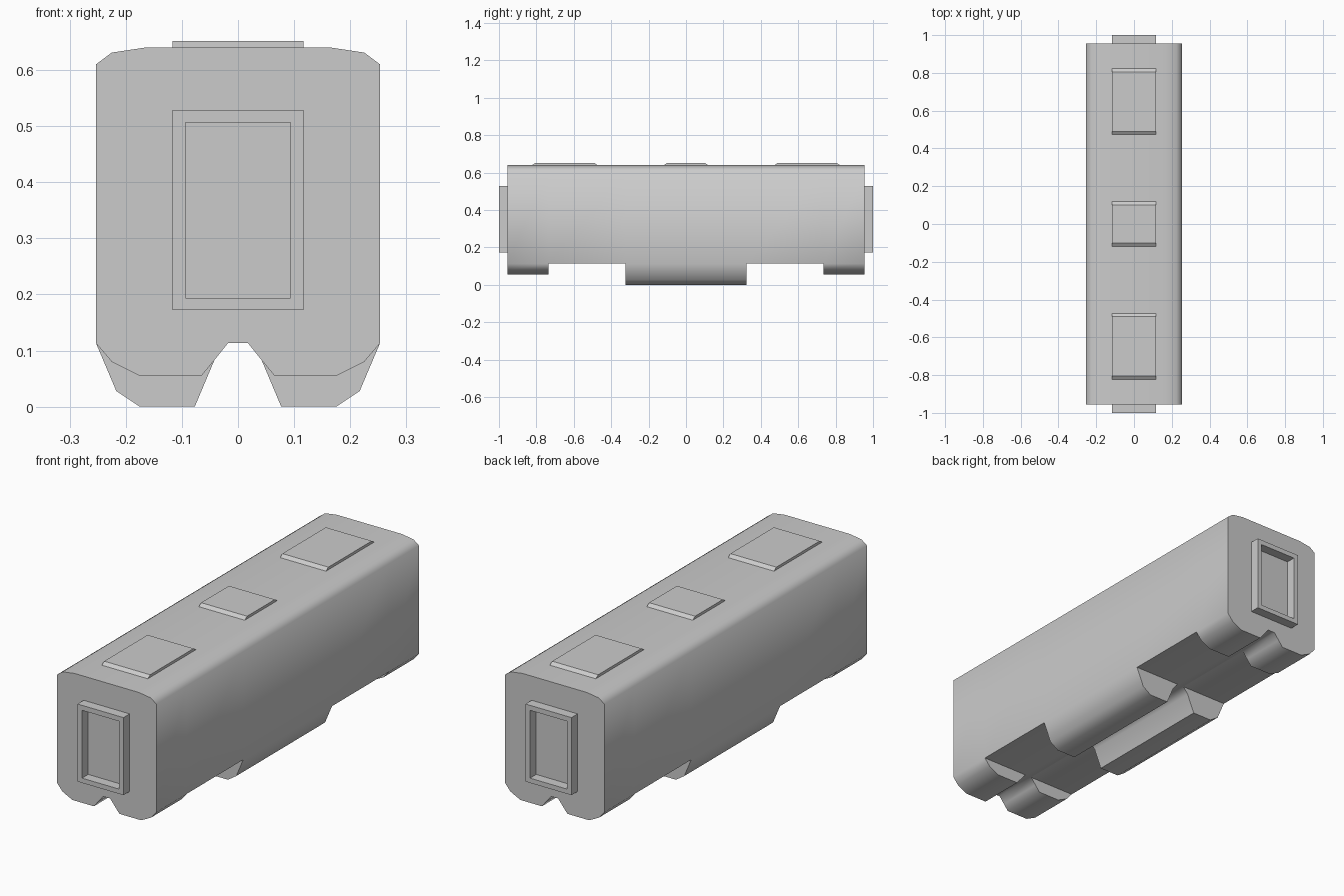
import bpy, bmesh

if "Cube" in bpy.data.objects:
    bpy.data.objects.remove(bpy.data.objects["Cube"])


def finish(bm, name, smooth=None):
    bmesh.ops.remove_doubles(bm, verts=bm.verts, dist=1e-5)
    bmesh.ops.recalc_face_normals(bm, faces=bm.faces)
    mesh = bpy.data.meshes.new(name)
    bm.to_mesh(mesh)
    bm.free()
    obj = bpy.data.objects.new(name, mesh)
    bpy.context.collection.objects.link(obj)
    if smooth:
        bpy.ops.object.select_all(action='DESELECT')
        obj.select_set(True)
        bpy.context.view_layer.objects.active = obj
        bpy.ops.object.shade_smooth_by_angle(angle=smooth)
    return obj


def face(bm, pts):
    return bm.faces.new([bm.verts.new(p) for p in pts])


def mirrored(half):
    return half + [(-x, z) for x, z in reversed(half)]


# Half cross-sections, from the channel centre outwards
roof = [(0.253, 0.61), (0.225, 0.631), (0.165, 0.64)]
end_skirt = [(0.018, 0.113), (0.042, 0.083), (0.065, 0.055),
             (0.175, 0.055), (0.225, 0.08), (0.253, 0.113)]
mid_skirt = [(0.018, 0.113), (0.042, 0.083), (0.077, 0.0),
             (0.175, 0.0), (0.217, 0.028), (0.253, 0.113)]
gap = [(0.018, 0.113), (0.253, 0.113)]

# Body: extruded hull with skirts at the middle and both ends
bm = bmesh.new()
cuts = [-0.955, -0.735, -0.323, 0.323, 0.735, 0.955]
for i, lower in enumerate([end_skirt, gap, mid_skirt, gap, end_skirt]):
    y0, y1 = cuts[i], cuts[i + 1]
    loop = mirrored(lower + roof)
    for (xa, za), (xb, zb) in zip(loop, loop[1:] + loop[:1]):
        face(bm, [(xa, y0, za), (xb, y0, zb), (xb, y1, zb), (xa, y1, za)])
    for y in (y0, y1):
        if abs(y) > 0.9:
            face(bm, [(x, y, z) for x, z in loop])
        elif lower is not gap:
            for s in (-1, 1):
                face(bm, [(s * x, y, z) for x, z in lower])
finish(bm, "body", 1.05)

# Raised door frames on both ends
for name, s in (("front_door_frame", -1), ("back_door_frame", 1)):
    bm = bmesh.new()
    ya, yb = s * 0.955, s * 1.0
    rects = [[(-w, a), (w, a), (w, b), (-w, b)]
             for w, a, b in ((0.117, 0.172, 0.529), (0.094, 0.194, 0.506))]
    outer, inner = rects
    for k in range(4):
        n = (k + 1) % 4
        ring = [(outer[k], ya), (outer[k], yb), (inner[k], yb), (inner[k], ya)]
        nxt = [(outer[n], ya), (outer[n], yb), (inner[n], yb), (inner[n], ya)]
        for j in range(4):
            quad = [ring[j], ring[(j + 1) % 4], nxt[(j + 1) % 4], nxt[j]]
            face(bm, [(p[0], y, p[1]) for p, y in quad])
    finish(bm, name)

# Roof hatches with sloped front and back edges
for name, c, h in (("front_hatch", -0.648, 0.178), ("middle_hatch", 0, 0.121),
                   ("back_hatch", 0.648, 0.178)):
    bm = bmesh.new()
    side = [(c - h, 0.638), (c + h, 0.638), (c + h - 0.02, 0.652), (c - h + 0.02, 0.652)]
    f = face(bm, [(-0.117, y, z) for y, z in side])
    ext = bmesh.ops.extrude_face_region(bm, geom=[f], use_keep_orig=True)
    bmesh.ops.translate(bm, vec=(0.234, 0, 0),
                        verts=[e for e in ext["geom"] if isinstance(e, bmesh.types.BMVert)])
    finish(bm, name)
